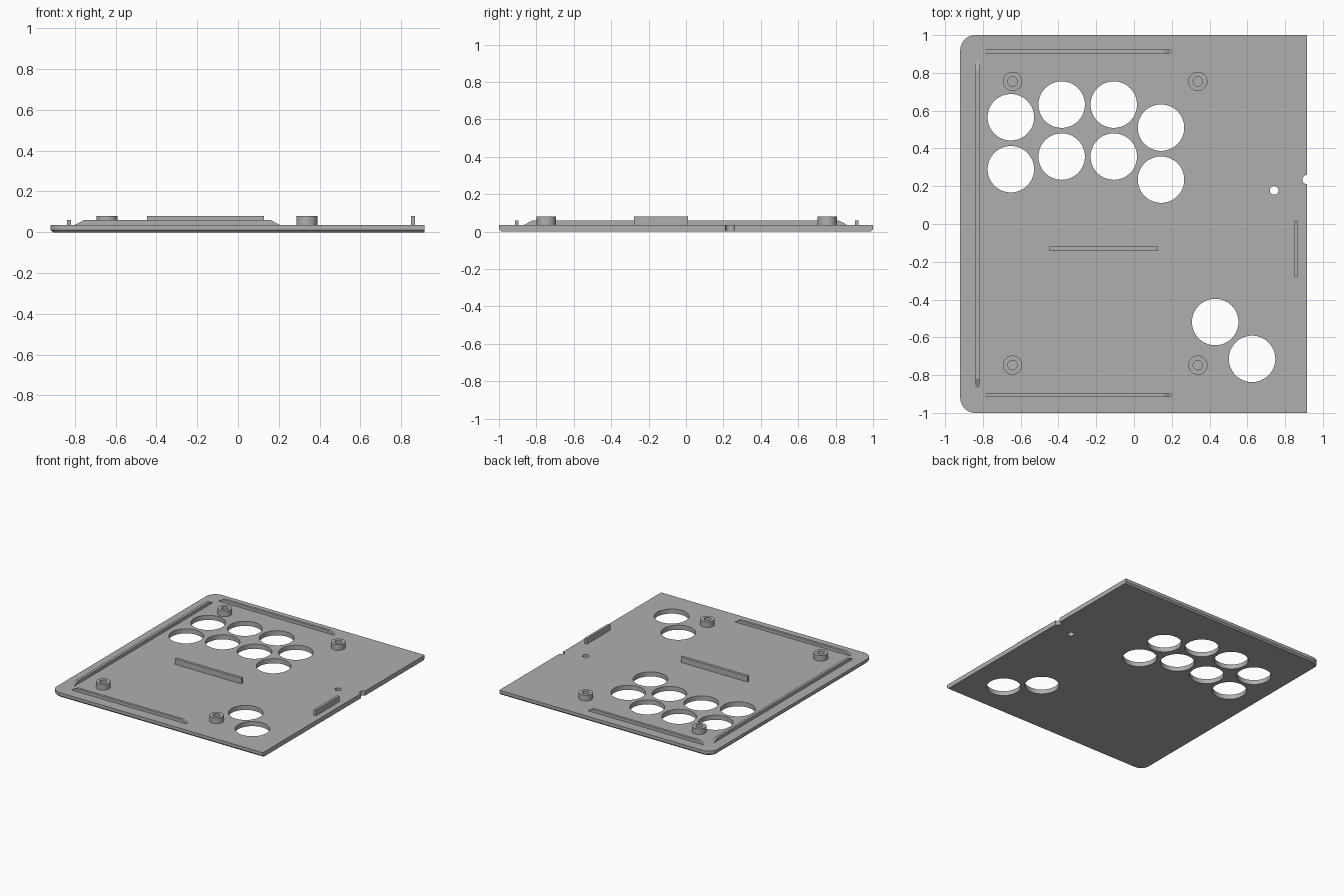
import bpy
import bmesh
from math import sin, cos, pi
from mathutils import Matrix

if "Cube" in bpy.data.objects:
    bpy.data.objects.remove(bpy.data.objects["Cube"], do_unlink=True)

grey = bpy.data.materials.new("plain grey")
grey.use_nodes = True
COLOUR = (0.43, 0.43, 0.43, 1)
grey.diffuse_color = COLOUR
grey.node_tree.nodes["Principled BSDF"].inputs["Base Color"].default_value = COLOUR

LEFT, RIGHT, BACK = -0.92, 0.915, 1.0
TOP = 0.036
POST_TOP = 0.08


def finish(name, bm):
    bmesh.ops.recalc_face_normals(bm, faces=bm.faces)
    mesh = bpy.data.meshes.new(name)
    bm.to_mesh(mesh)
    bm.free()
    mesh.materials.append(grey)
    obj = bpy.data.objects.new(name, mesh)
    bpy.context.collection.objects.link(obj)
    return obj


def smooth(obj):
    bpy.ops.object.select_all(action="DESELECT")
    obj.select_set(True)
    bpy.context.view_layer.objects.active = obj
    bpy.ops.object.shade_smooth_by_angle()


def loft(name, rings):
    """Solid skinned through rings of equal point count."""
    bm = bmesh.new()
    loops = [[bm.verts.new(p) for p in ring] for ring in rings]
    for a, b in zip(loops, loops[1:]):
        for i in range(len(a)):
            j = (i + 1) % len(a)
            bm.faces.new((a[i], a[j], b[j], b[i]))
    bm.faces.new(loops[0])
    bm.faces.new(loops[-1])
    return finish(name, bm)


def outline(inset, z, radius=0.08, steps=10):
    """Plate outline: square on the right, rounded on the left."""
    y, x = BACK - inset, LEFT + inset
    r = radius - inset
    pts = [(RIGHT, -y, z), (RIGHT, y, z)]
    for corner, start in ((1, pi / 2), (-1, pi)):
        for i in range(steps + 1):
            a = start + pi / 2 * i / steps
            pts.append((x + r + r * cos(a), corner * (y - r) + r * sin(a), z))
    return pts


def circle(x, y, z, r, n=48):
    return [(x + r * cos(2 * pi * i / n), y + r * sin(2 * pi * i / n), z) for i in range(n)]


# Base plate with a chamfered lower edge
plate = loft("base_plate", [outline(0.012, 0), outline(0, 0.012), outline(0, TOP)])

# Button holes, small hole and edge notch
holes = [(x, y + dy, 0.123)
         for x, y in ((-0.652, 0.29), (-0.383, 0.357), (-0.107, 0.357), (0.143, 0.235))
         for dy in (0, 0.275)]
holes += [(0.43, -0.519, 0.123), (0.625, -0.714, 0.123),
          (0.742, 0.178, 0.023), (0.915, 0.235, 0.024)]
bm = bmesh.new()
for x, y, r in holes:
    bmesh.ops.create_cone(bm, cap_ends=True, segments=64, radius1=r, radius2=r,
                          depth=0.4, matrix=Matrix.Translation((x, y, 0)))
cutter = finish("hole_cutter", bm)
cutter.hide_render = True
cut = plate.modifiers.new("holes", "BOOLEAN")
cut.operation, cut.solver, cut.object = "DIFFERENCE", "EXACT", cutter
smooth(plate)
bpy.ops.object.modifier_apply(modifier=cut.name)
bpy.data.objects.remove(cutter, do_unlink=True)

# Hollow screw posts
for side, x in (("right", -0.643), ("left", 0.338)):
    for end, y in (("back", 0.755), ("front", -0.747)):
        post = loft(f"screw_post_{end}_{side}", [
            circle(x, y, TOP - 0.004, 0.051), circle(x, y, POST_TOP, 0.051),
            circle(x, y, POST_TOP, 0.025), circle(x, y, TOP + 0.001, 0.025)])
        smooth(post)


def rib(name, x0, x1, y0, y1, top, slope=0):
    """Upright bar whose long ends may slope in towards the top."""
    sx, sy = (slope, 0) if x1 - x0 > y1 - y0 else (0, slope)

    def ring(z, dx, dy):
        return [(x0 + dx, y0 + dy, z), (x1 - dx, y0 + dy, z),
                (x1 - dx, y1 - dy, z), (x0 + dx, y1 - dy, z)]
    loft(name, [ring(TOP - 0.002, 0, 0), ring(TOP, 0, 0), ring(top, sx, sy)])


# Low locating ribs along three edges
rib("back_rib", -0.8, 0.205, 0.903, 0.923, 0.06, 0.045)
rib("front_rib", -0.8, 0.205, -0.915, -0.895, 0.06, 0.045)
rib("right_rib", -0.838, -0.818, -0.865, 0.86, 0.06, 0.045)

# Tall support bars
rib("centre_bar", -0.447, 0.128, -0.142, -0.12, POST_TOP)
rib("left_bar", 0.848, 0.868, -0.277, 0.012, POST_TOP)
